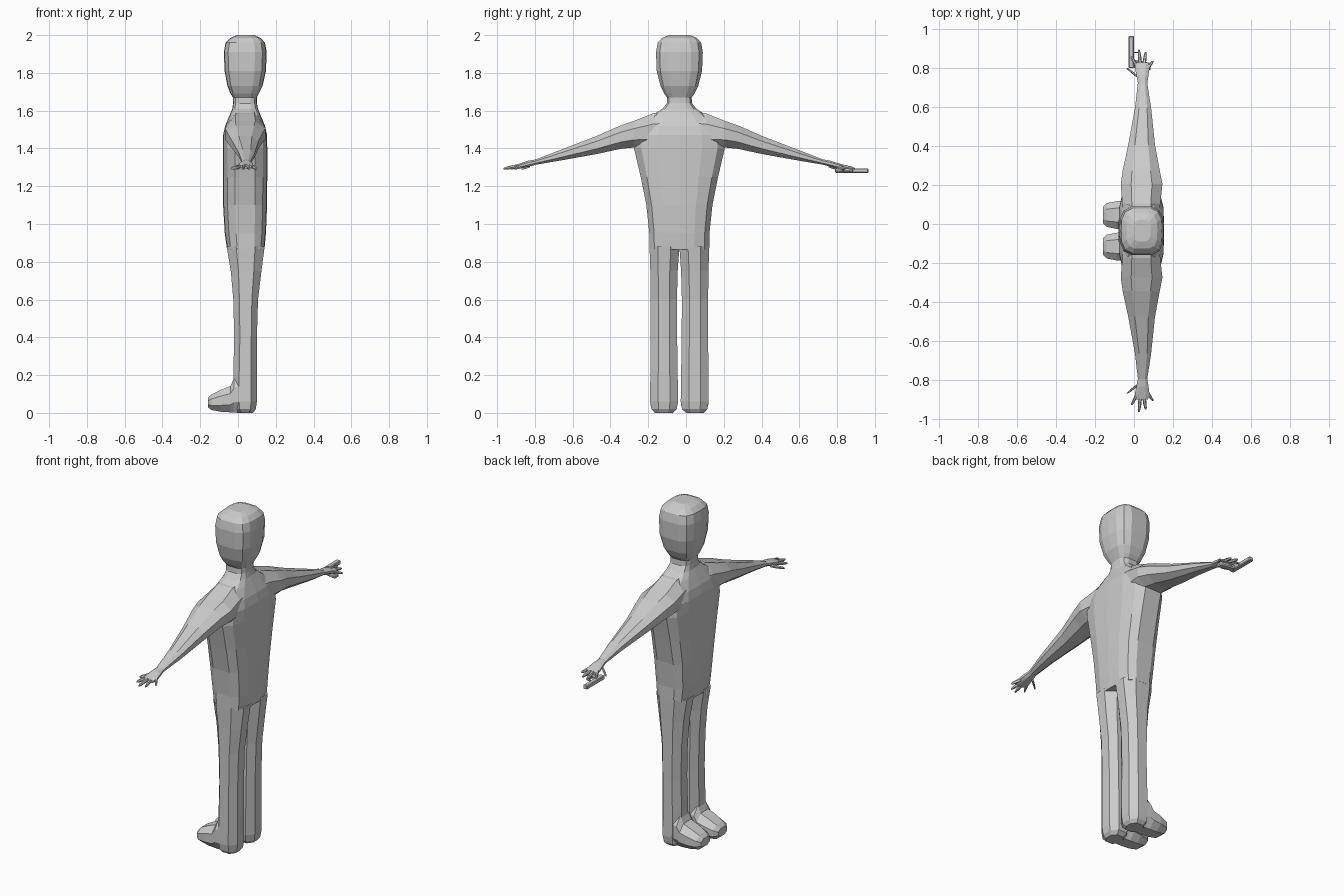
import bpy
import bmesh
from mathutils import Vector

default_cube = bpy.data.objects.get("Cube")
if default_cube:
    bpy.data.objects.remove(default_cube, do_unlink=True)

MIDLINE = -0.035  # the figure's plane of symmetry, along y


def make_material(name, colour):
    material = bpy.data.materials.new(name)
    material.use_nodes = True
    material.diffuse_color = colour
    material.node_tree.nodes["Principled BSDF"].inputs["Base Color"].default_value = colour
    return material


GREY = make_material("plain grey", (0.6, 0.6, 0.6, 1))


def mirrored_profile(quadrant):
    """Close a quarter outline into a full loop by mirroring it twice."""
    half = quadrant + [(-u, v) for u, v in reversed(quadrant) if u]
    return half + [(u, -v) for u, v in reversed(half) if v]


BODY_SECTION = mirrored_profile([(1, 0), (0.97, 0.5), (0.8, 0.84), (0.45, 1), (0, 1)])
LIMB_SECTION = mirrored_profile([(1, 0.42), (0.5, 1)])
FINGER_SECTION = mirrored_profile([(1, 0), (0.5, 1)])

# Order in which (along, first, second) become (x, sideways, z)
UPWARD = lambda t, u, v: (u, v, t)
SIDEWAYS = lambda t, u, v: (u, t, v)
FORWARD = lambda t, u, v: (t, u, v)


def finish(name, bm):
    bmesh.ops.recalc_face_normals(bm, faces=bm.faces)
    mesh = bpy.data.meshes.new(name)
    bm.to_mesh(mesh)
    bm.free()
    mesh.materials.append(GREY)
    obj = bpy.data.objects.new(name, mesh)
    bpy.context.collection.objects.link(obj)
    return obj


def loft(name, stations, section, direction, side=1):
    """Skin rings given as (along, low, high, low, high)."""
    bm = bmesh.new()
    rings = []
    for t, u_low, u_high, v_low, v_high in stations:
        ring = []
        for u, v in section:
            x, d, z = direction(t,
                                (u_low + u_high + u * (u_high - u_low)) / 2,
                                (v_low + v_high + v * (v_high - v_low)) / 2)
            ring.append(bm.verts.new((x, MIDLINE + side * d, z)))
        rings.append(ring)
    for lower, upper in zip(rings, rings[1:]):
        for i in range(len(section)):
            j = (i + 1) % len(section)
            bm.faces.new((lower[i], lower[j], upper[j], upper[i]))
    bm.faces.new(rings[0])
    bm.faces.new(rings[-1])
    return finish(name, bm)


def bevelled_box(name, low, high, bevel, slant=0):
    """Box between two corners; slant shifts its far x end along y."""
    bm = bmesh.new()
    bmesh.ops.create_cube(bm, size=1)
    low, high = Vector(low), Vector(high)
    for vert in bm.verts:
        far = vert.co.x > 0
        vert.co = (low + high) / 2 + vert.co * (high - low)
        vert.co.y += slant * far
    bmesh.ops.bevel(bm, geom=bm.edges[:], offset=bevel, segments=1, affect='EDGES')
    return finish(name, bm)


# Torso: height, front, back, half width
torso = [
    (0.865, -0.058, 0.14, 0.158),
    (0.95, -0.07, 0.148, 0.159),
    (1.1, -0.079, 0.154, 0.175),
    (1.25, -0.08, 0.155, 0.205),
    (1.4, -0.08, 0.155, 0.24),
    (1.47, -0.079, 0.154, 0.235),
    (1.52, -0.068, 0.143, 0.205),
    (1.575, -0.045, 0.12, 0.145),
    (1.61, -0.03, 0.106, 0.09),
    (1.64, -0.026, 0.1, 0.066),
]
loft("torso", [(z, f, b, -w, w) for z, f, b, w in torso], BODY_SECTION, UPWARD)

# Head and neck in the same layout
head = [
    (1.62, -0.026, 0.1, 0.068),
    (1.67, -0.027, 0.1, 0.065),
    (1.69, -0.04, 0.11, 0.08),
    (1.73, -0.056, 0.13, 0.1),
    (1.81, -0.071, 0.148, 0.12),
    (1.91, -0.075, 0.152, 0.124),
    (1.96, -0.066, 0.143, 0.115),
    (1.985, -0.04, 0.12, 0.092),
    (2, -0.005, 0.085, 0.055),
]
loft("head", [(z, f, b, -w, w) for z, f, b, w in head], BODY_SECTION, UPWARD)

# Arm: distance out, front, back, bottom, top
arm = [
    (0.02, -0.05, 0.13, 1.38, 1.6),
    (0.14, -0.06, 0.135, 1.39, 1.586),
    (0.24, -0.068, 0.146, 1.405, 1.546),
    (0.31, -0.058, 0.132, 1.398, 1.522),
    (0.44, -0.03, 0.108, 1.37, 1.465),
    (0.63, 0.005, 0.088, 1.336, 1.392),
    (0.76, 0.02, 0.068, 1.314, 1.342),
    (0.8, 0.012, 0.075, 1.303, 1.335),
    (0.84, 0.004, 0.08, 1.295, 1.322),
    (0.865, 0.012, 0.072, 1.292, 1.314),
]

# Fingers: root and tip, each as (x, distance out)
fingers = {
    "thumb": ((0.02, 0.79), (-0.035, 0.835)),
    "index_finger": ((0.018, 0.835), (-0.012, 0.895)),
    "middle_finger": ((0.033, 0.85), (0.025, 0.93)),
    "ring_finger": ((0.051, 0.85), (0.06, 0.918)),
    "little_finger": ((0.066, 0.825), (0.097, 0.873)),
}

# Leg: height, front, back, inner, outer
leg = [
    (0, -0.005, 0.08, 0.035, 0.13),
    (0.02, -0.02, 0.094, 0.014, 0.148),
    (0.06, -0.025, 0.1, 0.007, 0.155),
    (0.2, -0.025, 0.1, 0.009, 0.154),
    (0.4, -0.02, 0.1, 0.012, 0.152),
    (0.6, -0.025, 0.106, 0.013, 0.152),
    (0.75, -0.038, 0.124, 0.009, 0.154),
    (0.88, -0.06, 0.141, 0, 0.158),
]

# Foot: forward position, inner, outer, bottom, top
foot = [
    (0.05, 0.015, 0.15, 0.005, 0.21),
    (-0.02, 0.01, 0.153, 0.003, 0.185),
    (-0.04, 0.009, 0.153, 0.003, 0.142),
    (-0.09, 0.01, 0.152, 0.006, 0.123),
    (-0.14, 0.02, 0.142, 0.015, 0.098),
    (-0.16, 0.04, 0.122, 0.03, 0.078),
]

for label, side in (("left", -1), ("right", 1)):
    loft(label + "_arm", arm, LIMB_SECTION, SIDEWAYS, side)
    loft(label + "_leg", leg, LIMB_SECTION, UPWARD, side)
    loft(label + "_foot", foot, LIMB_SECTION, FORWARD, side)
    for finger, (root, tip) in fingers.items():
        stations = []
        for along, radius in ((0, 0.009), (0.5, 0.009), (0.85, 0.007), (1, 0.004)):
            x = root[0] + along * (tip[0] - root[0])
            d = root[1] + along * (tip[1] - root[1])
            z = 1.309 - 0.016 * along
            stations.append((d, x - radius, x + radius, z - radius, z + radius))
        loft(f"{label}_{finger}", stations, FINGER_SECTION, SIDEWAYS, side)

# Handheld tool lying flat under one palm
bevelled_box("tool_barrel", (-0.028, 0.8, 1.27), (0, 0.965, 1.294), 0.004)
bevelled_box("tool_grip", (-0.01, 0.805, 1.271), (0.085, 0.845, 1.293), 0.006, -0.018)
bevelled_box("tool_guard_front", (-0.004, 0.878, 1.277), (0.028, 0.884, 1.287), 0.002)
bevelled_box("tool_guard_bar", (0.023, 0.83, 1.277), (0.029, 0.884, 1.287), 0.002)
